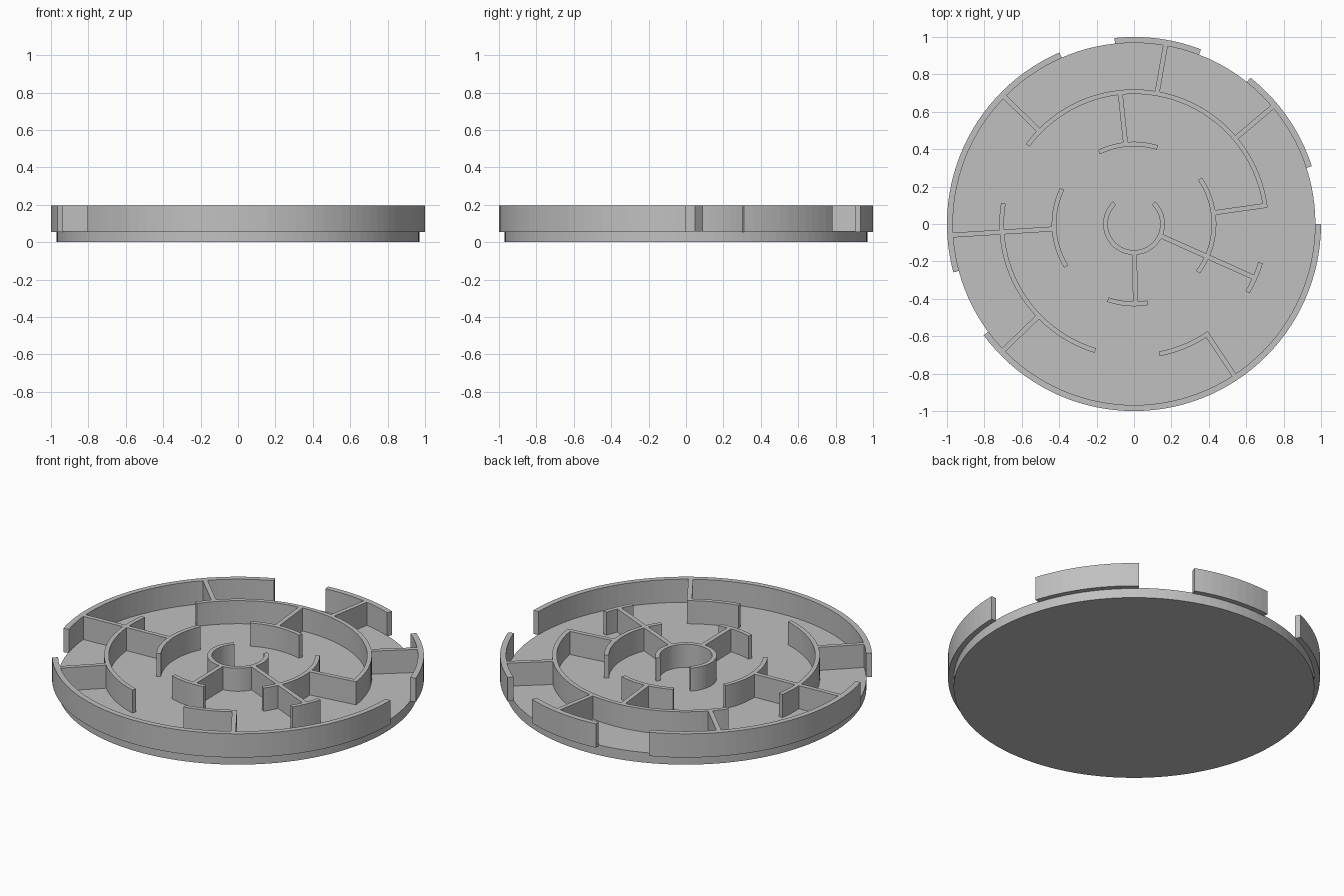
import bpy
import bmesh
import math

cube = bpy.data.objects.get("Cube")
if cube:
    bpy.data.objects.remove(cube)

BASE_TOP, WALL_LOW, WALL_TOP = 0.06, 0.056, 0.197
THICK = 0.026

grey = bpy.data.materials.new("light grey")
grey.use_nodes = True
grey.diffuse_color = (0.53, 0.53, 0.53, 1)
grey.node_tree.nodes["Principled BSDF"].inputs["Base Color"].default_value = (0.53, 0.53, 0.53, 1)


def extrude_outline(name, outline, low, high):
    """Solid prism from a counter-clockwise outline."""
    bm = bmesh.new()
    face = bm.faces.new([bm.verts.new((x, y, low)) for x, y in outline])
    top = bmesh.ops.extrude_face_region(bm, geom=[face], use_keep_orig=True)["geom"]
    verts = [v for v in top if isinstance(v, bmesh.types.BMVert)]
    bmesh.ops.translate(bm, vec=(0, 0, high - low), verts=verts)
    bmesh.ops.recalc_face_normals(bm, faces=bm.faces)
    mesh = bpy.data.meshes.new(name)
    bm.to_mesh(mesh)
    bm.free()
    mesh.materials.append(grey)
    obj = bpy.data.objects.new(name, mesh)
    bpy.context.collection.objects.link(obj)
    return obj


def polar(r, degrees):
    a = math.radians(degrees)
    return r * math.cos(a), r * math.sin(a)


def arc_wall(name, inner, outer, start, end):
    n = max(3, round((end - start) / 3))
    angles = [start + (end - start) * i / n for i in range(n + 1)]
    outline = [polar(outer, a) for a in angles] + [polar(inner, a) for a in reversed(angles)]
    extrude_outline(name, outline, WALL_LOW, WALL_TOP)


def spoke_wall(name, angle, inner, outer):
    h = THICK / 2
    wall = extrude_outline(name, [(inner, -h), (outer, -h), (outer, h), (inner, h)],
                           WALL_LOW, WALL_TOP)
    wall.rotation_euler.z = math.radians(angle)


# Round floor
extrude_outline("base_disc", [polar(0.97, i * 3) for i in range(120)], 0, BASE_TOP)

# Concentric walls: inner radius, outer radius, angle spans
rings = {
    "outer_wall": (0.968, 1.0, [(69, 96), (18, 51.5), (216.5, 360), (113.5, 195)]),
    "large_ring_wall": (0.695, 0.72, [(7, 143.5), (171, 253), (281, 304.5), (329, 343)]),
    "middle_ring_wall": (0.415, 0.44, [(73, 116), (-37, 34.5), (154, 212), (251, 280)]),
    "centre_ring_wall": (0.14, 0.165, [(133, 407)]),
}
for name, (inner, outer, spans) in rings.items():
    for i, (start, end) in enumerate(spans, 1):
        arc_wall(f"{name}_{i}", inner, outer, start, end)

# Straight walls: angle, inner radius, outer radius
outer_spokes = [(80, 0.71, 0.975), (40.2, 0.71, 0.975), (135.5, 0.71, 0.975),
                (183.5, 0.43, 0.975), (224, 0.71, 0.975), (303.5, 0.71, 0.975)]
inner_spokes = [(96, 0.43, 0.705), (8, 0.43, 0.705), (271, 0.155, 0.425), (336, 0.155, 0.705)]
for name, spokes in (("outer_spoke", outer_spokes), ("inner_spoke", inner_spokes)):
    for i, (angle, inner, outer) in enumerate(spokes, 1):
        spoke_wall(f"{name}_{i}", angle, inner, outer)
